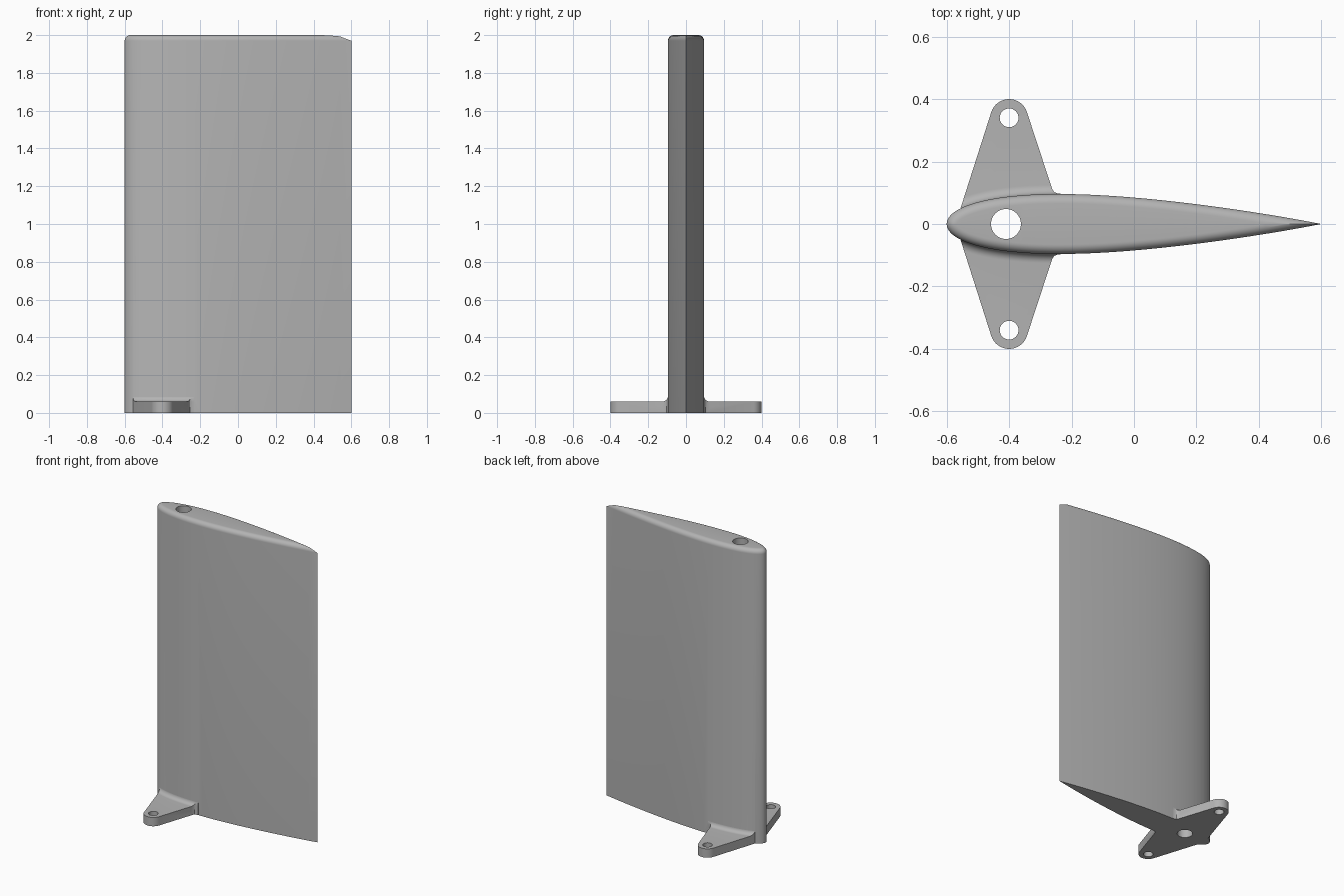
import bpy
import bmesh
from math import sin, cos, pi, sqrt
from mathutils import Vector

cube = bpy.data.objects.get("Cube")
if cube:
    bpy.data.objects.remove(cube, do_unlink=True)

CHORD, THICK, HEIGHT = 1.2, 0.16, 2.0
ROUND = 0.03          # radius of the tip rounding and the root fillet
PLATE = 0.06          # mounting plate thickness
N = 40                # stations along each side of the section

grey = bpy.data.materials.new("plain grey")
grey.use_nodes = True
colour = (0.45, 0.45, 0.45, 1)
grey.diffuse_color = colour
grey.node_tree.nodes["Principled BSDF"].inputs["Base Color"].default_value = colour


def make_object(name, bm):
    bmesh.ops.recalc_face_normals(bm, faces=bm.faces)
    mesh = bpy.data.meshes.new(name)
    bm.to_mesh(mesh)
    bm.free()
    mesh.materials.append(grey)
    obj = bpy.data.objects.new(name, mesh)
    bpy.context.collection.objects.link(obj)
    return obj


def half_thickness(s):
    return CHORD * THICK * 5 * (0.2969 * sqrt(s) - 0.126 * s - 0.3516 * s**2
                                + 0.2843 * s**3 - 0.1036 * s**4)


# Symmetric wing section: trailing edge, upper side, nose, lower side
section = []
for i in range(2 * N):
    s = (1 - i / N) ** 2
    y = 0 if i in (0, N) else half_thickness(s)
    section.append(Vector((CHORD * (s - 0.5), y if i < N else -y)))
normals = []
for i in range(2 * N):
    t = section[(i + 1) % (2 * N)] - section[i - 1]
    normals.append(Vector((t.y, -t.x)).normalized())


def loft(name, rings):
    """Skin rings of section points and close the ends with strips."""
    bm = bmesh.new()
    rows = [[bm.verts.new(p) for p in ring] for ring in rings]
    count = 2 * N
    for a, b in zip(rows, rows[1:]):
        for i in range(count):
            j = (i + 1) % count
            bm.faces.new((a[i], a[j], b[j], b[i]))
    for row in (rows[0], rows[-1]):
        for k in range(N):
            corners = [row[k], row[k + 1], row[count - k - 1], row[-k]]
            bm.faces.new(list(dict.fromkeys(corners)))
    bmesh.ops.remove_doubles(bm, verts=bm.verts, dist=1e-5)
    return make_object(name, bm)


def prism(name, outline, z0, z1):
    bm = bmesh.new()
    face = bm.faces.new([bm.verts.new((x, y, z0)) for x, y in outline])
    top = bmesh.ops.extrude_face_region(bm, geom=[face])["geom"]
    bmesh.ops.translate(bm, vec=(0, 0, z1 - z0),
                        verts=[v for v in top if isinstance(v, bmesh.types.BMVert)])
    return make_object(name, bm)


def circle(x, y, r, steps=32):
    return [(x + r * cos(2 * pi * i / steps), y + r * sin(2 * pi * i / steps))
            for i in range(steps)]


def combine(target, other, operation):
    mod = target.modifiers.new(operation.lower(), 'BOOLEAN')
    mod.operation, mod.solver, mod.object = operation, 'EXACT', other
    bpy.ops.object.select_all(action='DESELECT')
    bpy.context.view_layer.objects.active = target
    target.select_set(True)
    bpy.ops.object.modifier_apply(modifier=mod.name)
    bpy.data.objects.remove(other, do_unlink=True)


def tip_ring(inset):
    """Section drawn inwards; thin parts stop at the centre line and stay lower."""
    ring = []
    for p, n in zip(section, normals):
        d = inset
        if abs(n.y) > 0.01:
            d = min(inset, p.y / n.y)
        elif p.x > 0:
            d = 0
        q = p - n * d
        ring.append((q.x, 0 if d < inset else q.y,
                     HEIGHT - ROUND + sqrt(max(0, ROUND**2 - (ROUND - d)**2))))
    return ring


# Blade with a rounded tip
rings = [[(p.x, p.y, 0) for p in section]]
rings += [tip_ring(ROUND * (1 - cos(pi / 2 * k / 8))) for k in range(9)]
blade = loft("fin_blade", rings)

# Mounting plate outline: two tapered lugs mirrored across the blade
LUG_X, LUG_Y, LUG_R = -0.4, 0.34, 0.06
half = [(-0.225, 0.08), (-0.232, 0.0965), (-0.245, 0.098), (-0.255, 0.102), (-0.262, 0.112)]
for k in range(17):
    a = 0.32 + (pi - 0.64) * k / 16
    half.append((LUG_X + LUG_R * cos(a), LUG_Y + LUG_R * sin(a)))
half += [(-0.555, 0.052), (-0.53, 0.02)]
outline = half + [(x, -y) for x, y in reversed(half)]
plate = prism("mounting_plate", outline, 0, PLATE)

# Concave fillet between the blade and the lugs
rings = []
for out, z in [(ROUND, PLATE / 2)] + [
        (ROUND * (1 - sin(pi / 2 * k / 8)) - 0.0005,
         PLATE + ROUND * (1 - cos(pi / 2 * k / 8))) for k in range(9)]:
    rings.append([(p.x + n.x * out, p.y + n.y * out, z) for p, n in zip(section, normals)])
fillet = loft("root_fillet", rings)
combine(fillet, prism("fillet_limit", outline, 0, 0.2), 'INTERSECT')

combine(blade, plate, 'UNION')
combine(blade, fillet, 'UNION')

# Pivot bore through the blade and bolt holes through the lugs
combine(blade, prism("bore_cutter", circle(-0.41, 0, 0.048), -0.1, 2.1), 'DIFFERENCE')
for side in (-1, 1):
    combine(blade, prism("bolt_cutter", circle(LUG_X, side * LUG_Y, 0.03), -0.1, 0.2),
            'DIFFERENCE')

bpy.ops.object.select_all(action='DESELECT')
blade.select_set(True)
bpy.context.view_layer.objects.active = blade
bpy.ops.object.shade_smooth_by_angle(angle=pi / 6)
